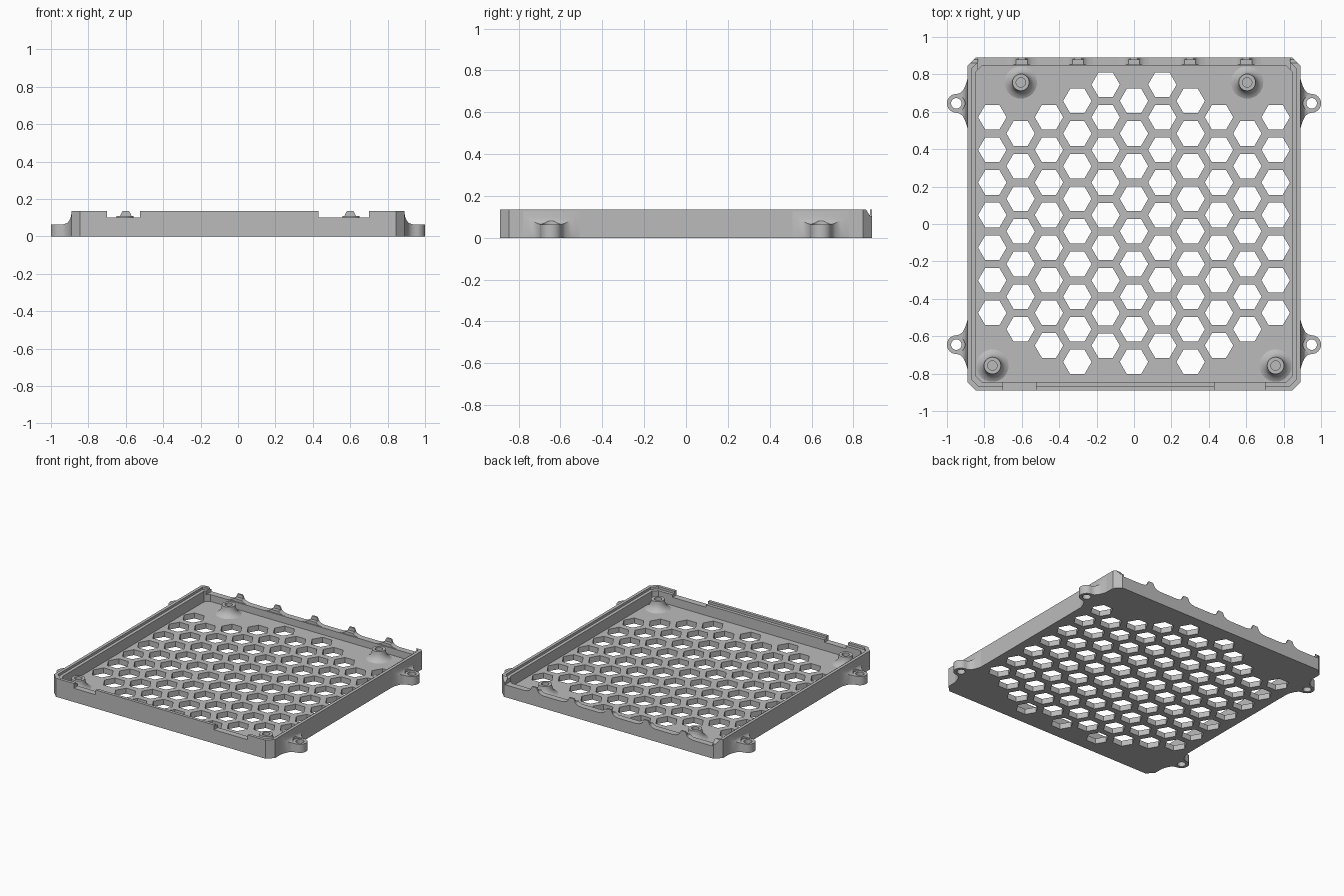
import bpy, bmesh, math
from mathutils import Vector

cube = bpy.data.objects.get("Cube")
if cube:
    bpy.data.objects.remove(cube, do_unlink=True)

grey = bpy.data.materials.new("mid_grey")
grey.use_nodes = True
grey.diffuse_color = (0.5, 0.5, 0.5, 1)
grey.node_tree.nodes["Principled BSDF"].inputs["Base Color"].default_value = (0.5, 0.5, 0.5, 1)

HALF, WALL, TOP, FLOOR, CHAMFER = 0.89, 0.045, 0.135, 0.04, 0.045


def add_object(name, bm):
    bmesh.ops.recalc_face_normals(bm, faces=bm.faces)
    mesh = bpy.data.meshes.new(name)
    bm.to_mesh(mesh)
    bm.free()
    mesh.materials.append(grey)
    obj = bpy.data.objects.new(name, mesh)
    bpy.context.collection.objects.link(obj)
    return obj


def prism(bm, points, direction):
    """Extrude a flat polygon along a direction."""
    face = bm.faces.new([bm.verts.new(p) for p in points])
    out = bmesh.ops.extrude_face_region(bm, geom=[face], use_keep_orig=True)
    verts = [g for g in out["geom"] if isinstance(g, bmesh.types.BMVert)]
    bmesh.ops.translate(bm, verts=verts, vec=Vector(direction))


def ngon(cx, cy, r, n, z):
    return [(cx + r * math.cos(math.tau * i / n), cy + r * math.sin(math.tau * i / n), z)
            for i in range(n)]


def octagon(h, c, z):
    return [(h, c - h, z), (h, h - c, z), (h - c, h, z), (c - h, h, z),
            (-h, h - c, z), (-h, c - h, z), (c - h, -h, z), (h - c, -h, z)]


def box(bm, x0, x1, y0, y1, z0, z1):
    prism(bm, [(x0, y0, z0), (x1, y0, z0), (x1, y1, z0), (x0, y1, z0)], (0, 0, z1 - z0))


def cut(obj, bm):
    """Subtract a set of solids and bake the result."""
    cutter = add_object(obj.name + "_cutter", bm)
    cutter.hide_render = True
    mod = obj.modifiers.new("cut", "BOOLEAN")
    mod.operation, mod.solver, mod.object = "DIFFERENCE", "EXACT", cutter
    bpy.context.view_layer.update()
    graph = bpy.context.evaluated_depsgraph_get()
    mesh = bpy.data.meshes.new_from_object(obj.evaluated_get(graph))
    obj.modifiers.clear()
    obj.data = mesh
    bpy.data.objects.remove(cutter, do_unlink=True)


def smooth(obj, angle=35):
    bpy.ops.object.select_all(action="DESELECT")
    obj.select_set(True)
    bpy.context.view_layer.objects.active = obj
    bpy.ops.object.shade_smooth_by_angle(angle=math.radians(angle))


# Tray body with chamfered corners
bm = bmesh.new()
prism(bm, octagon(HALF, CHAMFER, 0), (0, 0, TOP))
tray = add_object("tray", bm)

# Hollow interior
bm = bmesh.new()
prism(bm, octagon(HALF - WALL, 0.03, FLOOR), (0, 0, 0.2))
cut(tray, bm)

# Stepped rim on the inner edge of the walls
bm = bmesh.new()
prism(bm, octagon(HALF - 0.022, 0.038, 0.118), (0, 0, 0.1))
cut(tray, bm)

# Front notches and the lowered back wall
bm = bmesh.new()
box(bm, -0.70, -0.525, -1, -0.8, 0.1, 0.2)
box(bm, 0.43, 0.70, -1, -0.8, 0.1, 0.2)
box(bm, -0.835, 0.835, 0.8, 1, 0.09, 0.2)
cut(tray, bm)

# Sloped ends of the side walls
bm = bmesh.new()
prism(bm, [(-1, 0.857, 0.14), (-1, 0.88, 0.105), (-1, 1, 0.105), (-1, 1, 0.14)], (2, 0, 0))
cut(tray, bm)

# Honeycomb vents: column number -> (highest centre, hole count)
PITCH_X, PITCH_Y = 0.1515, 0.1744
columns = {0: (0.658, 9), 1: (0.745, 9), 2: (0.658, 9), 3: (0.571, 8), 4: (0.484, 7), 5: (0.571, 7)}
bm = bmesh.new()
for col, (first, count) in columns.items():
    for side in ((1, -1) if col else (1,)):
        for row in range(count):
            prism(bm, ngon(side * col * PITCH_X, first - row * PITCH_Y, 0.076, 6, -0.05),
                  (0, 0, 0.15))
cut(tray, bm)

# Hollow standoffs with a flared foot
profile = [(0.095, 0.036), (0.08, 0.043), (0.064, 0.054), (0.053, 0.07), (0.047, 0.088),
           (0.045, 0.108), (0.025, 0.108), (0.025, 0.045), (0, 0.045)]
for name, x, y in (("back_right", -0.605, 0.757), ("back_left", 0.605, 0.757),
                   ("front_right", -0.757, -0.757), ("front_left", 0.757, -0.757)):
    bm = bmesh.new()
    verts = [bm.verts.new((r, 0, z)) for r, z in profile]
    edges = [bm.edges.new(pair) for pair in zip(verts, verts[1:])]
    bmesh.ops.spin(bm, geom=verts + edges, cent=(0, 0, 0), axis=(0, 0, 1),
                   angle=math.tau, steps=32)
    bmesh.ops.remove_doubles(bm, verts=bm.verts, dist=0.0001)
    standoff = add_object("standoff_" + name, bm)
    standoff.location = (x, y, 0)
    smooth(standoff)

# Flared clip teeth along the back wall
flare = [(0.08, 0.085), (0.08, 0.09), (0.055, 0.094), (0.038, 0.102), (0.03, 0.11)]
tip = flare + [(0.025, 0.122), (0.018, TOP)]
for i in range(-2, 3):
    bm = bmesh.new()
    for shape, y0, depth in ((flare, 0.852, 0.027), (tip, 0.879, 0.011)):
        outline = [(x, z) for x, z in shape] + [(-x, z) for x, z in reversed(shape)]
        prism(bm, [(i * 0.3 + x, y0, z) for x, z in outline], (0, depth, 0))
    smooth(add_object("back_tooth_%d" % (i + 3), bm), 25)

# Screw ears: stations of (x, half width, height) blending into the wall
stations = [(0.88, 0.14, 0.13), (0.89, 0.135, 0.125), (0.894, 0.118, 0.103), (0.902, 0.094, 0.084),
            (0.914, 0.07, 0.071), (0.93, 0.055, 0.065), (0.95, 0.05, 0.063)]
for step in range(1, 9):
    a = math.radians(step * 10.8)
    stations.append((0.95 + 0.05 * math.sin(a), 0.05 * math.cos(a), 0.063))
for side, side_name in ((1, "left"), (-1, "right")):
    for y, end_name in ((0.645, "back"), (-0.645, "front")):
        bm = bmesh.new()
        rings = [[bm.verts.new((side * x, y + sy * w, z)) for sy, z in ((-1, 0), (1, 0), (1, h), (-1, h))]
                 for x, w, h in stations]
        for a, b in zip(rings, rings[1:]):
            for k in range(4):
                bm.faces.new((a[k], a[(k + 1) % 4], b[(k + 1) % 4], b[k]))
        bm.faces.new(rings[0])
        bm.faces.new(rings[-1])
        ear = add_object("ear_%s_%s" % (end_name, side_name), bm)
        # Screw hole, then clearance for the screw head
        for radius, z in ((0.028, -0.05), (0.046, 0.062)):
            bm = bmesh.new()
            prism(bm, ngon(side * 0.95, y, radius, 32, z), (0, 0, 0.2))
            cut(ear, bm)
        smooth(ear)
